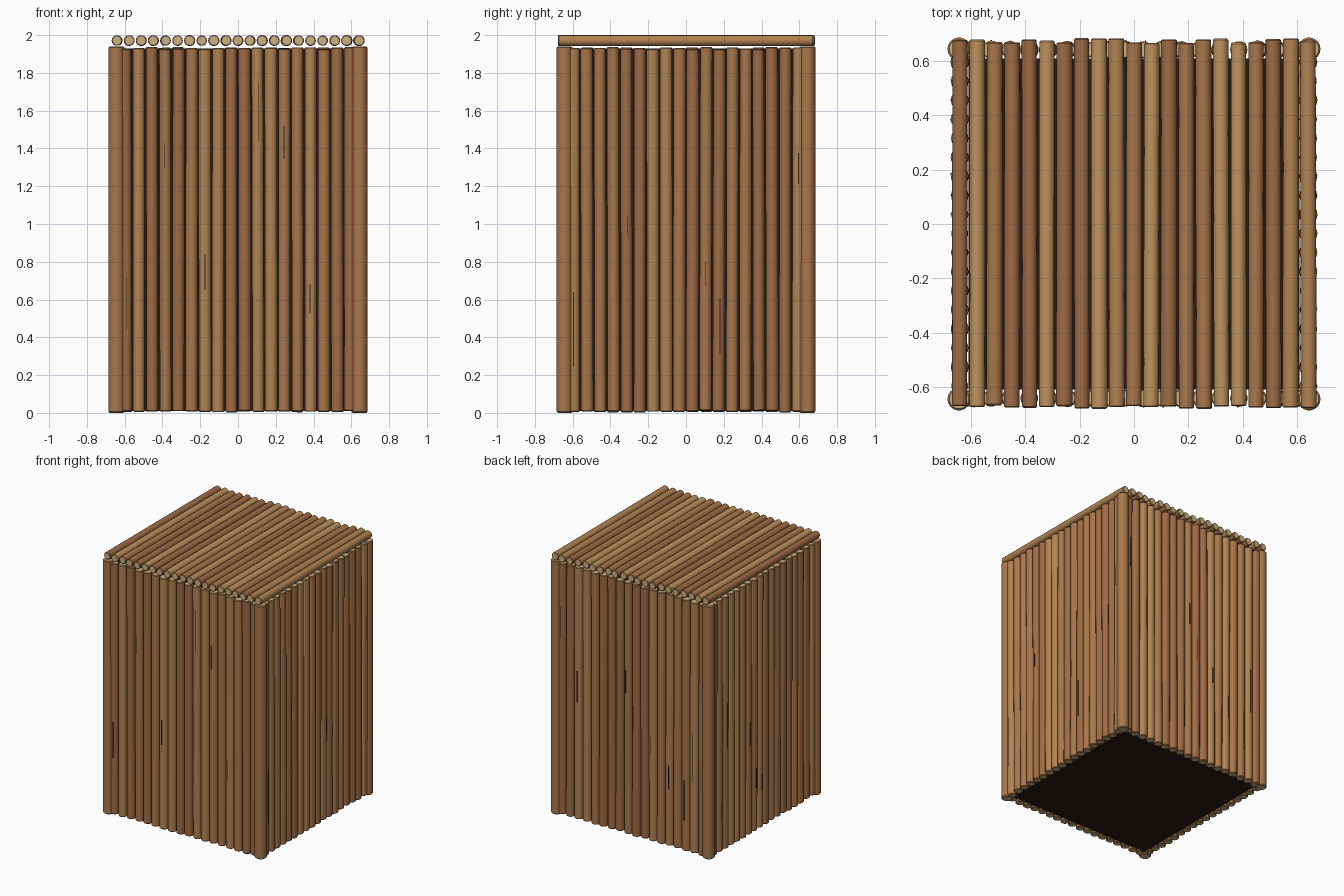
import bpy, bmesh, math, random
from mathutils import Vector, Matrix

if "Cube" in bpy.data.objects:
    bpy.data.objects.remove(bpy.data.objects["Cube"])

random.seed(7)


def mat(name, rgb):
    m = bpy.data.materials.new(name)
    m.diffuse_color = (*rgb, 1)
    m.use_nodes = True
    m.node_tree.nodes["Principled BSDF"].inputs["Base Color"].default_value = m.diffuse_color
    return m


BARK = [mat("bark_light", (0.52, 0.29, 0.11)), mat("bark_tan", (0.45, 0.23, 0.085)),
        mat("bark_brown", (0.40, 0.185, 0.07)), mat("bark_dark", (0.35, 0.15, 0.06))]
CUT = mat("cut_end", (0.62, 0.44, 0.22))
DARK = mat("dark_core", (0.022, 0.011, 0.006))
MATS = BARK + [CUT, DARK]


def add_log(bm, a, b, r, tone, segs=14):
    """Round log from a to b with softened rims and pale cut ends."""
    a, b = Vector(a), Vector(b)
    axis = (b - a).normalized()
    rot = axis.to_track_quat('Z', 'Y').to_matrix()
    length, c = (b - a).length, r * 0.15
    rings = []
    for h, rr in ((0, r - c), (c, r), (length - c, r), (length, r - c)):
        rings.append([bm.verts.new(a + rot @ Vector((rr * math.cos(t), rr * math.sin(t), h)))
                      for t in (2 * math.pi * i / segs for i in range(segs))])
    for lo, hi in zip(rings, rings[1:]):
        for i in range(segs):
            j = (i + 1) % segs
            bm.faces.new((lo[i], lo[j], hi[j], hi[i])).material_index = tone
    bm.faces.new(rings[0][::-1]).material_index = 4
    bm.faces.new(rings[-1]).material_index = 4


def add_box(bm, centre, size):
    m = Matrix.Translation(centre) @ Matrix.Diagonal((*size, 1))
    for v in bmesh.ops.create_cube(bm, size=1, matrix=m)['verts']:
        for f in v.link_faces:
            f.material_index = 5


def finish(bm, name, angle=0.0):
    me = bpy.data.meshes.new(name)
    bm.to_mesh(me)
    bm.free()
    for m in MATS:
        me.materials.append(m)
    ob = bpy.data.objects.new(name, me)
    bpy.context.collection.objects.link(ob)
    ob.rotation_euler.z = angle
    bpy.ops.object.select_all(action='DESELECT')
    ob.select_set(True)
    bpy.context.view_layer.objects.active = ob
    bpy.ops.object.shade_smooth_by_angle(angle=math.radians(40))
    return ob


# Dark core that closes the gaps between logs
bm = bmesh.new()
add_box(bm, (0, 0, 0.97), (1.215, 1.215, 1.92))
finish(bm, "dark_core")

# Four walls of upright logs, each built as the front and turned
for k, name in enumerate(("front_wall", "right_wall", "back_wall", "left_wall")):
    bm = bmesh.new()
    for i in range(18):
        x = (i - 8.5) * 0.07
        r = random.uniform(0.031, 0.034)
        lean = random.uniform(-0.003, 0.003)
        add_log(bm, (x - lean, -0.64, random.uniform(0.003, 0.012)),
                (x + lean, -0.64, random.uniform(1.925, 1.937)), r, random.randint(1, 3))
        # Thin dark bark crack on some logs
        if random.random() < 0.4:
            h = random.uniform(0.1, 0.4)
            add_box(bm, (x + random.uniform(-0.008, 0.008), -0.639 - r,
                         random.uniform(0.3, 1.6)), (0.004, 0.006, h))
    finish(bm, name, k * math.pi / 2)

# Thicker corner posts
for sx, side in ((-1, "left"), (1, "right")):
    for sy, end in ((-1, "front"), (1, "back")):
        bm = bmesh.new()
        add_log(bm, (sx * 0.643, sy * 0.643, 0), (sx * 0.643, sy * 0.643, 1.94),
                0.042, 2, 18)
        finish(bm, f"{end}_{side}_post")

# Lid of logs running front to back
bm = bmesh.new()
for i in range(21):
    x = (i - 10) * 0.064
    r = random.uniform(0.0275, 0.0295)
    lean = random.uniform(-0.002, 0.002)
    add_log(bm, (x - lean, -random.uniform(0.665, 0.68), 1.971),
            (x + lean, random.uniform(0.665, 0.683), 1.971), r, random.randint(0, 3))
finish(bm, "roof_logs")
